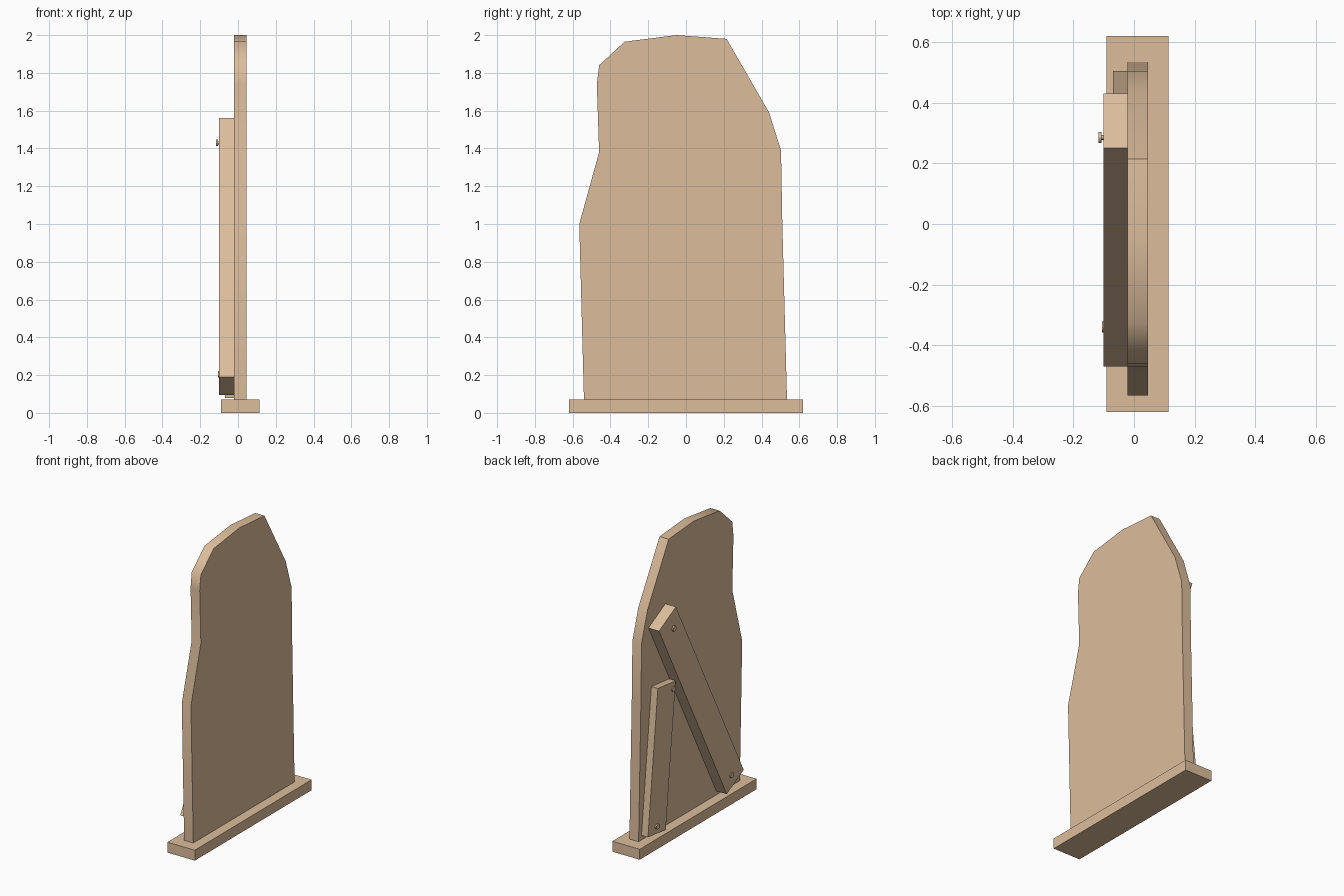
import bpy, bmesh, math
from mathutils import Matrix, Vector

cube = bpy.data.objects.get("Cube")
if cube:
    bpy.data.objects.remove(cube, do_unlink=True)

wood = bpy.data.materials.new("light wood")
wood.use_nodes = True
colour = (0.72, 0.51, 0.33, 1)
wood.diffuse_color = colour
wood.node_tree.nodes["Principled BSDF"].inputs["Base Color"].default_value = colour


def finish(name, bm, angle=30):
    bmesh.ops.recalc_face_normals(bm, faces=bm.faces)
    mesh = bpy.data.meshes.new(name)
    bm.to_mesh(mesh)
    bm.free()
    mesh.materials.append(wood)
    ob = bpy.data.objects.new(name, mesh)
    bpy.context.collection.objects.link(ob)
    bpy.ops.object.select_all(action='DESELECT')
    bpy.context.view_layer.objects.active = ob
    ob.select_set(True)
    bpy.ops.object.shade_smooth_by_angle(angle=math.radians(angle))
    return ob


def slab(name, outline, x0, x1, angle=30):
    """Extrude a (y, z) outline along x."""
    bm = bmesh.new()
    face = bm.faces.new([bm.verts.new((x0, y, z)) for y, z in outline])
    ext = bmesh.ops.extrude_face_region(bm, geom=[face])
    moved = [v for v in ext["geom"] if isinstance(v, bmesh.types.BMVert)]
    bmesh.ops.translate(bm, verts=moved, vec=(x1 - x0, 0, 0))
    return finish(name, bm, angle)


def plank(name, low, high, width, x0, x1):
    """Leaning plank; low and high are the ends of one long edge."""
    low, high = Vector(low), Vector(high)
    along = (high - low).normalized()
    side = Vector((along.y, -along.x)) * width
    return slab(name, [low, high, high + side, low + side], x0, x1)


def screw(name, y, z, surface, tip):
    """Screw on the -x side with a sunken centre in its head."""
    bm = bmesh.new()
    turn = Matrix.Rotation(math.radians(-90), 4, 'Y')

    def cylinder(radius, x_in, x_out):
        place = Matrix.Translation(((x_in + x_out) / 2, y, z)) @ turn
        bmesh.ops.create_cone(bm, cap_ends=True, segments=12, radius1=radius,
                              radius2=radius, depth=x_in - x_out, matrix=place)

    cylinder(0.008, surface + 0.02, tip + 0.003)
    cylinder(0.018, min(surface + 0.004, tip + 0.01), tip)
    bm.normal_update()
    cap = min(bm.faces, key=lambda f: f.calc_center_median().x)
    bmesh.ops.inset_region(bm, faces=[cap], thickness=0.007, depth=-0.002)
    return finish(name, bm)


# Foot board
slab("base", [(-0.62, 0), (0.62, 0), (0.62, 0.07), (-0.62, 0.07)], -0.09, 0.113)

# Upright panel with an irregular cut outline
panel = [(-0.54, 0.06), (-0.565, 1.0), (-0.46, 1.38), (-0.472, 1.74),
         (-0.46, 1.84), (-0.325, 1.965), (-0.05, 2.0), (0.215, 1.98),
         (0.44, 1.59), (0.503, 1.39), (0.51, 1.0), (0.535, 0.06)]
slab("panel", panel, -0.022, 0.046, 45)

# Braces on the back of the panel
plank("long_brace", (-0.47, 0.19), (0.25, 1.56), 0.203, -0.10, -0.022)
plank("short_brace", (0.315, 0.08), (0.21, 1.04), 0.19, -0.07, -0.022)

# Screws holding the braces
screw("long_brace_top_screw", 0.285, 1.43, -0.10, -0.117)
screw("long_brace_bottom_screw", -0.34, 0.205, -0.10, -0.106)
screw("short_brace_top_screw", 0.235, 0.995, -0.07, -0.076)
screw("short_brace_bottom_screw", 0.41, 0.14, -0.07, -0.08)
